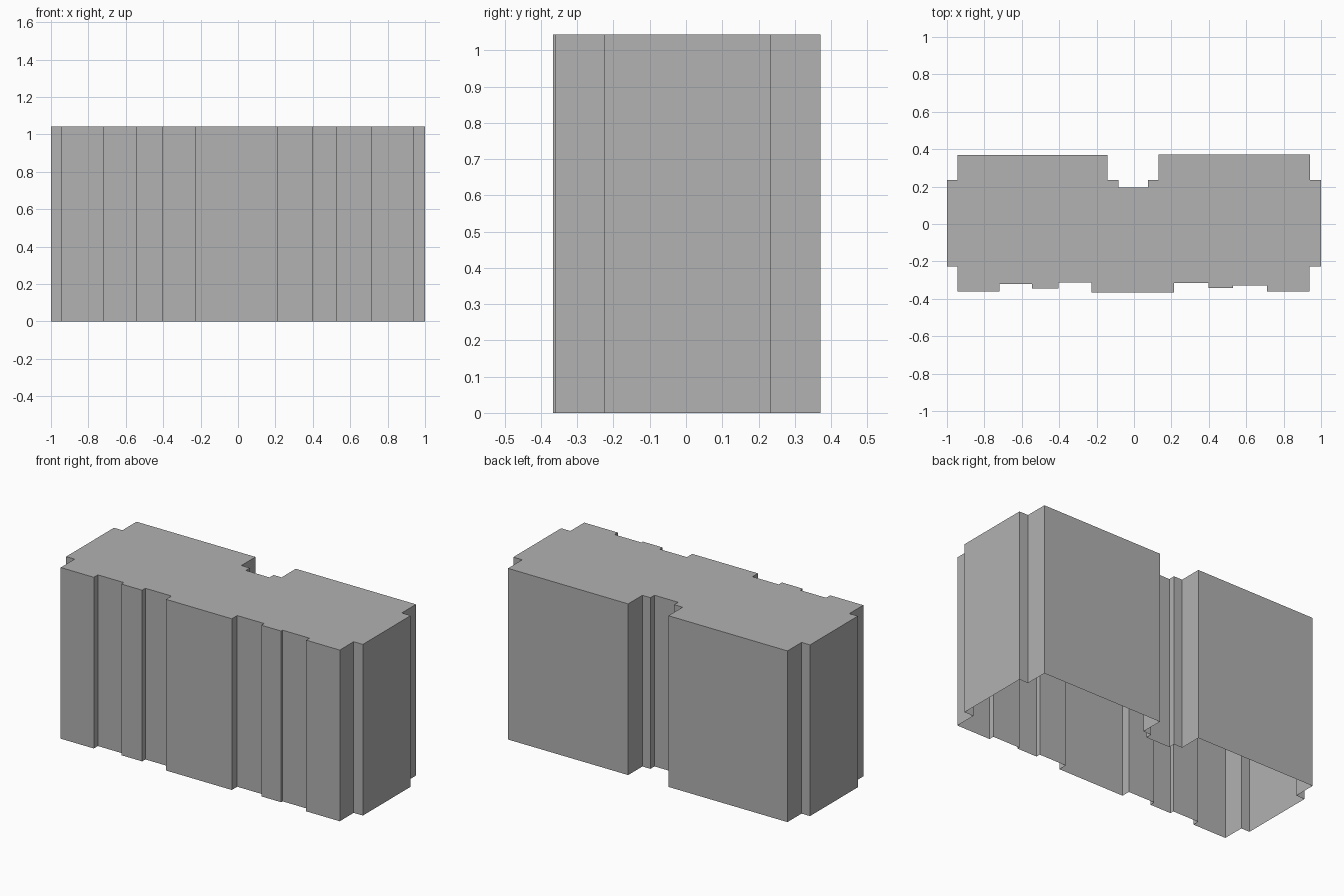
import bpy
import bmesh

HEIGHT = 1.043

# Remove the default object
default_object = bpy.data.objects.get("Cube")
if default_object:
    bpy.data.objects.remove(default_object, do_unlink=True)


def make_material(name, colour):
    material = bpy.data.materials.new(name)
    material.use_nodes = True
    material.diffuse_color = colour
    shader = next(n for n in material.node_tree.nodes if n.type == 'BSDF_PRINCIPLED')
    shader.inputs["Base Color"].default_value = colour
    return material


def stepped_outline(start_x, bays):
    """Turn bays of (end x, depth y) into a stepped run of corner points."""
    points = []
    for end_x, depth in bays:
        points += [(start_x, depth), (end_x, depth)]
        start_x = end_x
    return points


def extruded_shell(name, outline, height, material):
    """Raise walls from the outline and close them with a roof, open below."""
    bm = bmesh.new()
    lower = [bm.verts.new((x, y, 0)) for x, y in outline]
    upper = [bm.verts.new((x, y, height)) for x, y in outline]
    for i in range(len(outline)):
        j = (i + 1) % len(outline)
        bm.faces.new((lower[i], lower[j], upper[j], upper[i]))
    bm.faces.new(upper)
    mesh = bpy.data.meshes.new(name)
    bm.to_mesh(mesh)
    bm.free()
    mesh.materials.append(material)
    shell = bpy.data.objects.new(name, mesh)
    bpy.context.scene.collection.objects.link(shell)
    return shell


# Front wall bays, from the -x corner to the +x corner
front_bays = [
    (-.943, -.226), (-.72, -.36), (-.545, -.321), (-.405, -.345),
    (-.228, -.314), (.215, -.367), (.397, -.315), (.53, -.342),
    (.712, -.328), (.938, -.36), (1, -.226),
]

# Back wall bays, with the entrance notch in the middle
back_bays = [
    (.94, .234), (.13, .371), (.076, .234), (-.084, .195),
    (-.141, .234), (-.943, .37), (-1, .234),
]

grey = make_material("concrete_grey", (.445, .445, .445, 1))
outline = stepped_outline(-1, front_bays) + stepped_outline(1, back_bays)
extruded_shell("building_shell", outline, HEIGHT, grey)
